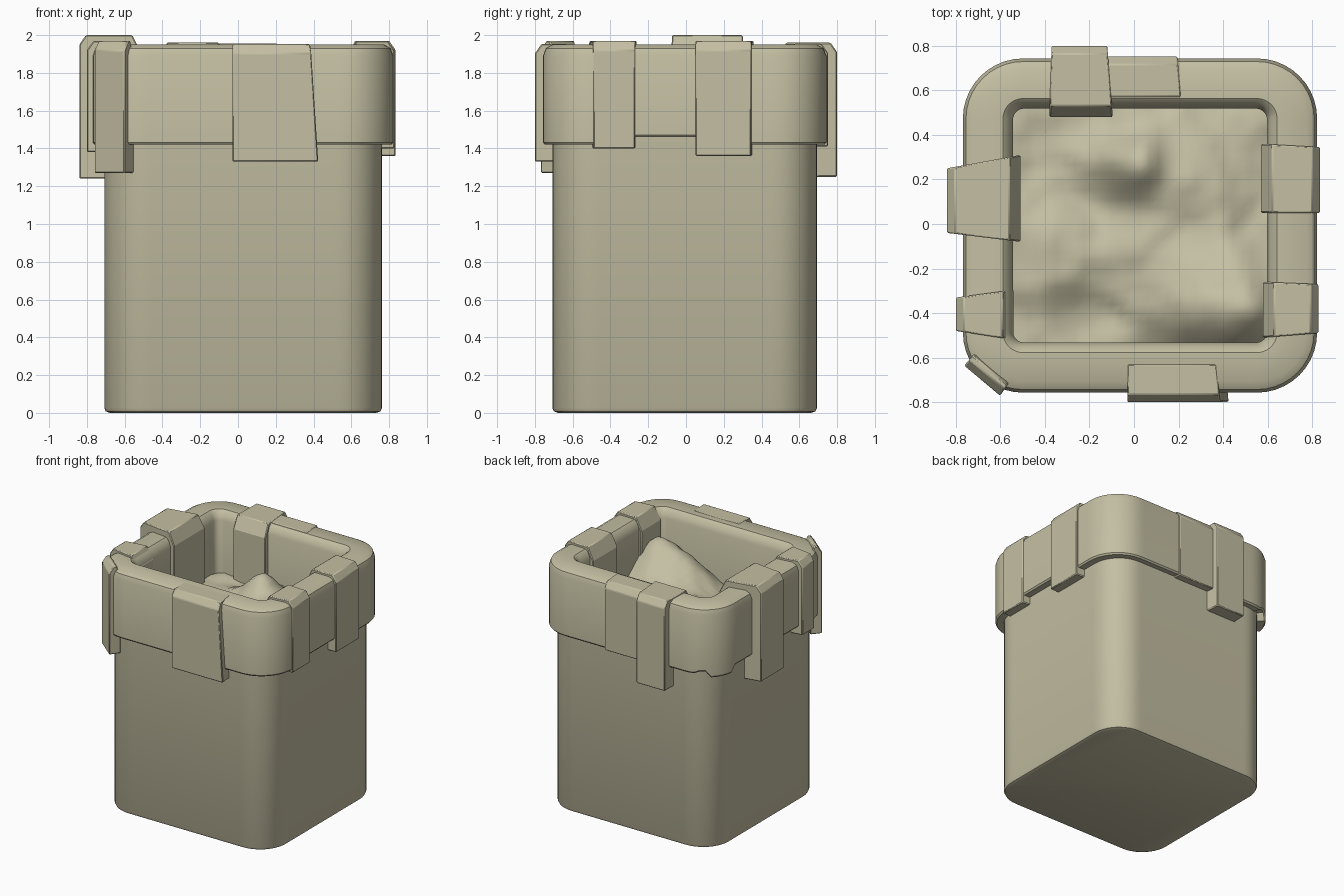
import bpy, bmesh, math
from mathutils import Vector, noise

if "Cube" in bpy.data.objects:
    bpy.data.objects.remove(bpy.data.objects["Cube"])

CX, CY = 0.027, -0.007
MAT = bpy.data.materials.new("olive_grey")
MAT.diffuse_color = (0.55, 0.52, 0.365, 1)
MAT.use_nodes = True
MAT.node_tree.nodes["Principled BSDF"].inputs["Base Color"].default_value = MAT.diffuse_color


def finish(name, bm, bevel=0.0, angle=35):
    bmesh.ops.recalc_face_normals(bm, faces=bm.faces)
    me = bpy.data.meshes.new(name)
    bm.to_mesh(me)
    bm.free()
    me.materials.append(MAT)
    ob = bpy.data.objects.new(name, me)
    bpy.context.collection.objects.link(ob)
    if bevel:
        m = ob.modifiers.new("bevel", 'BEVEL')
        m.width, m.segments = bevel, 1
    bpy.ops.object.select_all(action='DESELECT')
    ob.select_set(True)
    bpy.context.view_layer.objects.active = ob
    bpy.ops.object.shade_smooth_by_angle(angle=math.radians(angle))
    return ob


def rounded_rect(hx, hy, r, seg=10, side=40):
    """Rounded rectangle with subdivided straight sides."""
    pts = []
    for k, (sx, sy) in enumerate([(1, 1), (-1, 1), (-1, -1), (1, -1)]):
        c = Vector((sx * (hx - r), sy * (hy - r)))
        for i in range(seg + 1):
            a = math.pi / 2 * (k + i / seg)
            pts.append(c + Vector((math.cos(a), math.sin(a))) * r)
    out, n = [], seg + 1
    for k in range(4):
        out += pts[k * n:(k + 1) * n]
        a, b = pts[(k + 1) * n - 1], pts[((k + 1) * n) % len(pts)]
        out += [a.lerp(b, i / side) for i in range(1, side)]
    return [(p.x + CX, p.y + CY) for p in out]


def loft(name, hx, hy, r, profile, low=None, close_bottom=False):
    """Stack of rounded rectangles from (inset, z); low() gives the stepped bottom edge."""
    bm = bmesh.new()
    lows = [low(x, y) if low else 0 for x, y in rounded_rect(hx, hy, r)]
    rings = []
    for inset, z in profile:
        pts = rounded_rect(hx - inset, hy - inset, max(r - inset, 0.05))
        drop = z < 1.46 and inset < 0.1
        rings.append([bm.verts.new((x, y, z + (d if drop else 0))) for (x, y), d in zip(pts, lows)])
    for a, b in zip(rings, rings[1:]):
        n = len(a)
        for i in range(n):
            bm.faces.new((a[i], a[(i + 1) % n], b[(i + 1) % n], b[i]))
    if close_bottom:
        bm.faces.new(rings[0])
    return finish(name, bm)


# Body of the container
loft("body", 0.735, 0.70, 0.23, [(0.03, 0), (0.008, 0.008), (0, 0.025), (0, 1.9)], close_bottom=True)


# Rim collar with a stepped lower edge, plus the inner wall
def rim_low(x, y):
    if x < -0.67 and y > 0.5:
        return -0.03
    if x > 0.6 and -0.4 < y < 0.2:
        return 0.04
    if x < -0.6 and y > -0.4:
        return 0.02
    return 0.0


loft("rim", 0.795, 0.75, 0.27,
     [(0.09, 1.42), (0.01, 1.42), (0, 1.432), (0, 1.89), (0.014, 1.93), (0.05, 1.95),
      (0.18, 1.95), (0.205, 1.93), (0.225, 1.88), (0.225, 1.3)], low=rim_low)


# Clips folded over the rim: side profile extruded along the wall, wider or narrower inside
def clip(name, origin, angle, depth, z0, z1, outer, inner, top_trim=0.0, hook=0.05):
    a = math.radians(angle)
    out = Vector((math.cos(a), math.sin(a), 0))
    along = Vector((-out.y, out.x, 0))
    prof = [(0, z0), (0, z1 - 0.05), (0.035, z1), (depth - hook, z1), (depth, z1 - 0.1), (depth, z0)]
    bm = bmesh.new()
    ends = []
    for s in (0, 1):
        row = []
        for d, z in prof:
            w = outer[s] + (inner[s] - outer[s]) * d / depth
            w -= s * top_trim * (z - z0) / (z1 - z0)
            row.append(bm.verts.new(Vector(origin) - out * d + along * w + Vector((0, 0, z))))
        ends.append(row)
        bm.faces.new(row)
    n = len(prof)
    for i in range(n):
        j = (i + 1) % n
        bm.faces.new((ends[0][i], ends[0][j], ends[1][j], ends[1][i]))
    finish(name, bm, 0.006, 25)


clip("front_clip", (0, -0.80, 0), -90, 0.22, 1.33, 1.953, (-0.03, 0.425), (-0.03, 0.405), 0.04)
clip("right_clip_back", (0.835, 0, 0), 0, 0.265, 1.36, 1.97, (0.05, 0.345), (0.05, 0.36))
clip("right_clip_front", (0.828, 0, 0), 0, 0.25, 1.40, 1.97, (-0.49, -0.27), (-0.51, -0.26))
clip("back_clip", (0, 0.80, 0), 90, 0.32, 1.25, 1.96, (0.12, 0.37), (0.095, 0.38))
clip("back_band", (0, 0.752, 0), 90, 0.23, 1.41, 1.955, (-0.195, 0.2), (-0.215, 0.2))
clip("left_clip_large", (-0.84, 0, 0), 180, 0.33, 1.24, 2.0, (-0.25, 0.04), (-0.31, 0.08))
clip("left_clip_small", (-0.80, 0, 0), 180, 0.26, 1.38, 1.97, (0.33, 0.48), (0.295, 0.52))
clip("corner_clip", (-0.685, -0.70, 0), -130, 0.09, 1.27, 1.97, (-0.10, 0.11), (-0.10, 0.10), hook=0.03)

# Lumpy contents: a crumpled heap, highest toward the front right
bumps = [(0.54, -0.38, 0.27, 0.15), (0.27, -0.40, 0.20, 0.14), (0.02, 0.27, 0.20, 0.13),
         (0.28, 0.22, 0.10, 0.11), (-0.12, 0.06, -0.05, 0.10), (0.1, -0.1, 0.08, 0.14),
         (-0.25, -0.38, -0.06, 0.10), (-0.35, -0.15, 0.08, 0.12), (0.4, -0.1, 0.10, 0.14)]
bm = bmesh.new()
bmesh.ops.create_grid(bm, x_segments=28, y_segments=28, size=0.5)
for v in bm.verts:
    x, y = v.co.x * 1.17 + CX, v.co.y * 1.1 + CY
    z = 1.46 + 0.05 * noise.noise((x * 5, y * 5, 2.3)) + 0.02 * noise.noise((x * 11, y * 11, 5.1))
    for bx, by, h, s in bumps:
        z += h * math.exp(-((x - bx) ** 2 + (y - by) ** 2) / (2 * s * s))
    v.co = (x, y, z)
finish("contents", bm, 0, 80)
